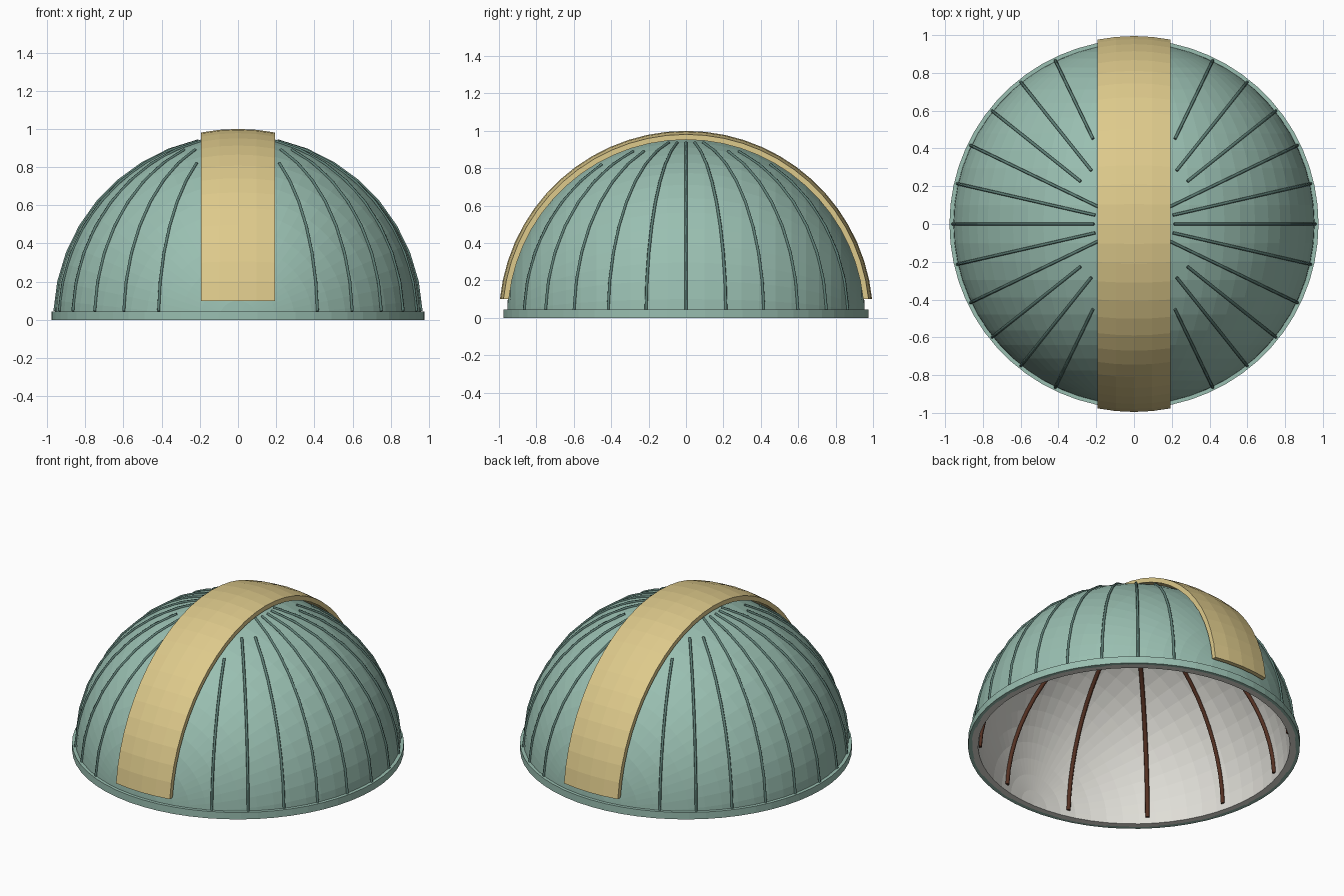
import bpy, bmesh
from math import sin, cos, pi, radians, sqrt, asin

old = bpy.data.objects.get("Cube")
if old:
    bpy.data.objects.remove(old)


def material(name, rgb):
    m = bpy.data.materials.new(name)
    m.use_nodes = True
    m.diffuse_color = (*rgb, 1)
    m.node_tree.nodes["Principled BSDF"].inputs["Base Color"].default_value = (*rgb, 1)
    return m


teal = material("pale teal", (0.32, 0.52, 0.44))
dark_teal = material("dark teal", (0.11, 0.21, 0.18))
gold = material("soft gold", (0.73, 0.59, 0.26))
cream = material("off white", (0.74, 0.73, 0.68))
brown = material("dark brown", (0.09, 0.03, 0.016))

DOME, LINING, RING = 0.958, 0.918, 0.977


def finish(bm, name, mat):
    bmesh.ops.remove_doubles(bm, verts=bm.verts, dist=1e-5)
    mesh = bpy.data.meshes.new(name)
    bm.to_mesh(mesh)
    bm.free()
    mesh.materials.append(mat)
    obj = bpy.data.objects.new(name, mesh)
    bpy.context.collection.objects.link(obj)
    return obj


def skin(bm, rows, closed_rows=False, closed_cols=False):
    """Join rows of points into a grid of faces."""
    grid = [[bm.verts.new(p) for p in row] for row in rows]
    n, m = len(grid), len(grid[0])
    for i in range(n if closed_rows else n - 1):
        for j in range(m if closed_cols else m - 1):
            a, b = grid[i], grid[(i + 1) % n]
            k = (j + 1) % m
            bm.faces.new((a[j], b[j], b[k], a[k]))
    return grid


def half_sphere(bm, r, steps=30):
    """Upper half sphere whose poles lie on the y axis."""
    rows = []
    for i in range(steps + 1):
        t = pi * i / steps
        rows.append([(r * sin(t) * cos(pi * j / steps), -r * cos(t),
                      r * sin(t) * sin(pi * j / steps)) for j in range(steps + 1)])
    skin(bm, rows)
    bmesh.ops.remove_doubles(bm, verts=bm.verts, dist=1e-5)
    bmesh.ops.recalc_face_normals(bm, faces=bm.faces)


def circle(r, z, n=60):
    return [(r * cos(2 * pi * i / n), r * sin(2 * pi * i / n), z) for i in range(n)]


# Outer dome skin
bm = bmesh.new()
half_sphere(bm, DOME)
finish(bm, "dome", teal)

# Inner lining with its flat rim
bm = bmesh.new()
half_sphere(bm, LINING)
bmesh.ops.reverse_faces(bm, faces=bm.faces)
skin(bm, [circle(LINING, 0), circle(DOME, 0)], closed_cols=True)
for f in bm.faces:
    if abs(f.normal.z) > 0.999 and f.calc_center_median().z < 0.001:
        f.normal_flip()
finish(bm, "lining", cream)

# Base ring
bm = bmesh.new()
skin(bm, [circle(DOME - 0.006, 0), circle(RING, 0), circle(RING, 0.045),
          circle(DOME - 0.006, 0.045)], closed_rows=True, closed_cols=True)
bmesh.ops.recalc_face_normals(bm, faces=bm.faces)
finish(bm, "base_ring", teal)

# Band arching over the dome from front to back
HALF, LOW, STEPS, COLS = 0.193, 0.1, 28, 4
xs = [-HALF + 2 * HALF * i / COLS for i in range(COLS + 1)]
section = [(x, 1.0) for x in xs] + [(x, 0.972) for x in reversed(xs)]
rows = []
for i in range(STEPS + 1):
    row = []
    for x, r in section:
        rho = sqrt(r * r - x * x)
        start = asin(LOW / rho)
        a = start + (pi - 2 * start) * i / STEPS
        row.append((x, -rho * cos(a), rho * sin(a)))
    rows.append(row)
bm = bmesh.new()
grid = skin(bm, rows, closed_cols=True)
for end in (grid[0], grid[-1]):
    for j in range(COLS):
        bm.faces.new((end[j], end[j + 1], end[-2 - j], end[-1 - j]))
bmesh.ops.recalc_face_normals(bm, faces=bm.faces)
finish(bm, "arch_band", gold)


def rods(name, paths, radius, mat):
    """Thin round rods along point paths."""
    curve = bpy.data.curves.new(name, "CURVE")
    curve.dimensions = "3D"
    curve.bevel_depth = radius
    curve.bevel_resolution = 1
    curve.use_fill_caps = True
    for path in paths:
        s = curve.splines.new("POLY")
        s.points.add(len(path) - 1)
        for pt, co in zip(s.points, path):
            pt.co = (*co, 1)
    curve.materials.append(mat)
    obj = bpy.data.objects.new(name, curve)
    bpy.context.collection.objects.link(obj)


def meridian(r, azimuth, low, high, steps):
    path = []
    for i in range(steps + 1):
        e = radians(low + (high - low) * i / steps)
        path.append((r * cos(e) * cos(azimuth), r * cos(e) * sin(azimuth), r * sin(e)))
    return path


# Outer ribs, stopping where they meet the band
outer = []
for k in range(-5, 6):
    for side in (0, pi):
        path = meridian(DOME + 0.003, side + 2 * pi * k / 28, 2.7, 77.3, 8)
        outer.append([p for p in path if abs(p[0]) > HALF - 0.005])
rods("outer_ribs", outer, 0.008, dark_teal)

# Inner ribs
inner = [meridian(LINING - 0.006, radians(15 + 30 * k), 2.5, 86, 14) for k in range(12)]
rods("inner_ribs", inner, 0.013, brown)
